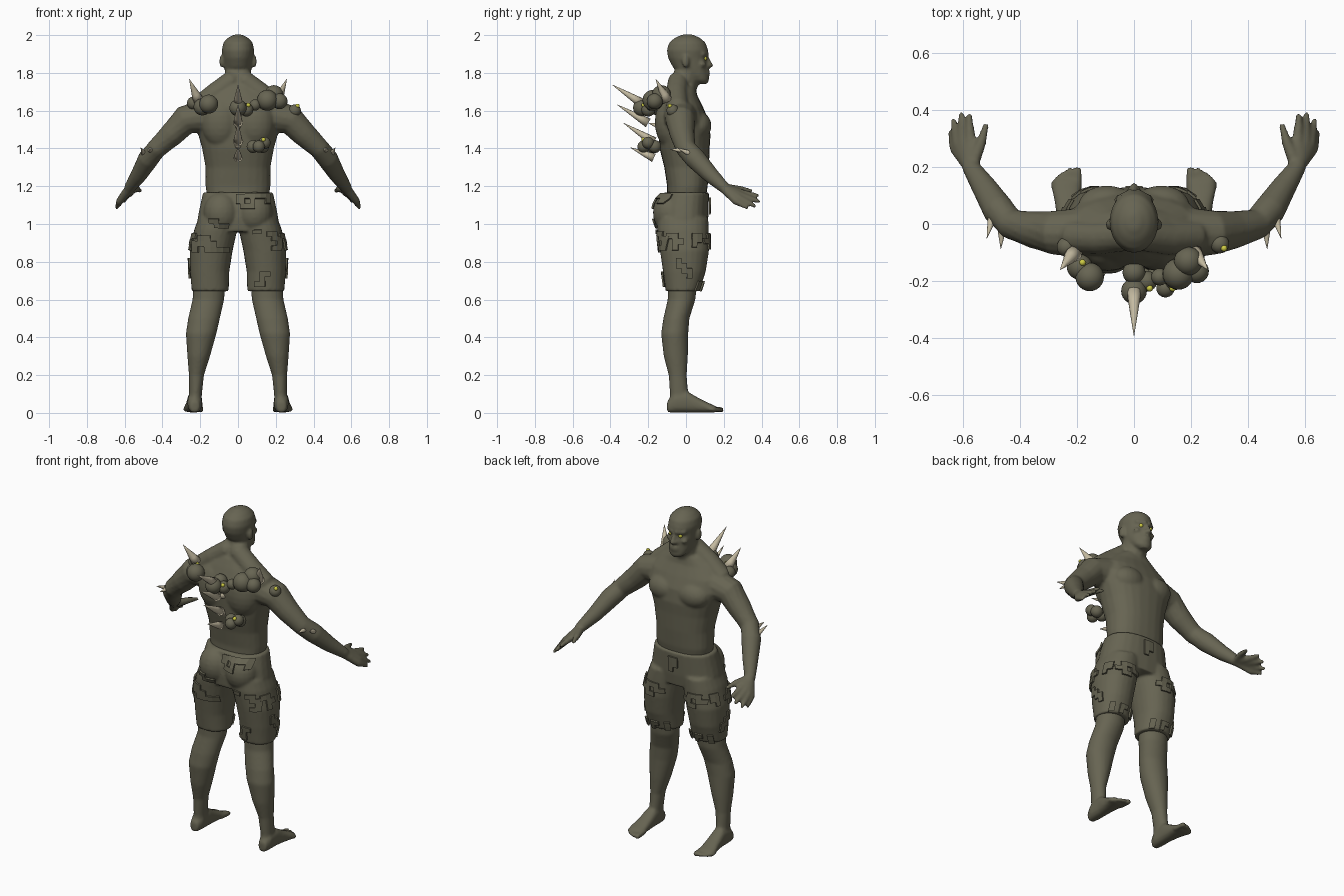
import bpy, bmesh, math
from mathutils import Vector as V
from mathutils.bvhtree import BVHTree

if "Cube" in bpy.data.objects:
    bpy.data.objects.remove(bpy.data.objects["Cube"])


def material(name, rgb):
    m = bpy.data.materials.new(name)
    m.diffuse_color = (*rgb, 1)
    m.use_nodes = True
    m.node_tree.nodes["Principled BSDF"].inputs["Base Color"].default_value = m.diffuse_color
    return m


OLIVE = material("olive skin", (0.135, 0.128, 0.085))
BONE = material("bone", (0.56, 0.50, 0.36))
YELLOW = material("yellow eye", (0.62, 0.60, 0.06))


def finish(name, bm, mat):
    bmesh.ops.recalc_face_normals(bm, faces=bm.faces)
    me = bpy.data.meshes.new(name)
    bm.to_mesh(me)
    bm.free()
    me.materials.append(mat)
    for p in me.polygons:
        p.use_smooth = True
    ob = bpy.data.objects.new(name, me)
    bpy.context.collection.objects.link(ob)
    return ob


def loft(bm, rings, n=24):
    """Skin closed rings given as (centre, axis u, axis v, roundness)."""
    prev = first = None
    for c, u, v, e in rings:
        ring = []
        for i in range(n):
            a = 2 * math.pi * i / n
            ca, sa = math.cos(a), math.sin(a)
            p = c + u * math.copysign(abs(ca) ** e, ca) + v * math.copysign(abs(sa) ** e, sa)
            ring.append(bm.verts.new(p))
        if prev:
            for i in range(n):
                bm.faces.new((prev[i - 1], prev[i], ring[i], ring[i - 1]))
        else:
            first = ring
        prev = ring
    bm.faces.new(first[::-1])
    bm.faces.new(prev)


def stack(bm, rows, e=1.0):
    """Loft upward from rows of (z, centre x, half width, back y, front y)."""
    loft(bm, [(V((x, (a + b) / 2, z)), V((w, 0, 0)), V((0, (b - a) / 2, 0)), e)
              for z, x, w, a, b in rows])


def tube(bm, pts, n=14):
    """Round-ended limb through (x, y, z, radius) points."""
    c = [V(p[:3]) for p in pts]
    r = [p[3] for p in pts]
    d0, d1 = (c[1] - c[0]).normalized(), (c[-1] - c[-2]).normalized()
    c = [c[0] - d0 * r[0] * .7] + c + [c[-1] + d1 * r[-1] * .7]
    r = [r[0] * .6] + r + [r[-1] * .6]
    rings = []
    for i, p in enumerate(c):
        t = (c[min(i + 1, len(c) - 1)] - c[max(i - 1, 0)]).normalized()
        u = t.cross(V((.3, .1, 1)) if abs(t.z) < .9 else V((1, 0, 0))).normalized()
        rings.append((p, u * r[i], t.cross(u) * r[i], 1))
    loft(bm, rings, n)


def ball(bm, c, r, seg=20):
    r = V(r) if isinstance(r, tuple) else V((r, r, r))
    new = bmesh.ops.create_uvsphere(bm, u_segments=seg, v_segments=seg // 2 + 2, radius=1)["verts"]
    for v in new:
        v.co = V(c) + v.co * r


def mx(s, *pts):
    return [(s * p[0], *p[1:]) for p in pts]


def fuse(ob, voxel, rounds):
    """Merge overlapping volumes into one smooth skin."""
    m = ob.modifiers.new("fuse", 'REMESH')
    m.mode, m.voxel_size, m.use_smooth_shade = 'VOXEL', voxel, True
    m = ob.modifiers.new("soften", 'SMOOTH')
    m.factor, m.iterations = .5, rounds
    dg = bpy.context.evaluated_depsgraph_get()
    me = bpy.data.meshes.new_from_object(ob.evaluated_get(dg))
    ob.modifiers.clear()
    ob.data = me
    return ob


# ---- body ----
bm = bmesh.new()
stack(bm, [(1.05, 0, .15, -.10, .09), (1.2, 0, .172, -.10, .115), (1.3, 0, .172, -.115, .122),
           (1.4, 0, .19, -.14, .125), (1.47, 0, .21, -.145, .13), (1.55, 0, .235, -.15, .12),
           (1.62, 0, .23, -.15, .09), (1.68, 0, .17, -.125, .06), (1.73, 0, .10, -.10, .05)], .85)
tube(bm, [(0, -.045, 1.66, .075), (0, -.005, 1.75, .072), (0, .015, 1.83, .07)])
for s in (-1, 1):
    # chest, back and shoulder muscles
    ball(bm, (s * .095, .065, 1.52), (.10, .07, .075))
    ball(bm, (s * .09, -.085, 1.54), (.105, .08, .14))
    tube(bm, mx(s, (.03, -.04, 1.76, .055), (.12, -.05, 1.69, .058), (.21, -.045, 1.615, .06)))
    # arm
    tube(bm, mx(s, (.18, -.03, 1.57, .09), (.28, -.03, 1.55, .078), (.35, -.02, 1.475, .066),
                (.43, .0, 1.4, .054), (.475, .05, 1.345, .056), (.525, .13, 1.26, .044),
                (.575, .205, 1.19, .03)))
    # palm and fingers
    for k, t, r in (((.572, .29, 1.165), (.577, .38, 1.15), .014),
                    ((.597, .292, 1.15), (.604, .385, 1.12), .014),
                    ((.617, .283, 1.135), (.632, .365, 1.095), .013),
                    ((.627, .265, 1.12), (.643, .325, 1.085), .012)):
        tube(bm, mx(s, (.572, .2, 1.19, .026), (*k, .02), (*t, r * .8)))
    tube(bm, mx(s, (.565, .21, 1.19, .024), (.535, .285, 1.185, .018), (.518, .345, 1.175, .011)))
    # leg
    stack(bm, [(.025, s * .228, .035, -.09, .02), (.1, s * .225, .034, -.085, .012),
               (.2, s * .22, .04, -.092, .004), (.3, s * .208, .06, -.118, .01),
               (.42, s * .195, .081, -.132, .012), (.5, s * .18, .084, -.12, .018),
               (.6, s * .157, .084, -.097, .05), (.7, s * .15, .084, -.095, .06),
               (.9, s * .13, .085, -.11, .08), (1.08, s * .09, .08, -.11, .08)])
    # foot and toes
    loft(bm, [(V((s * x, y, h / 2 + .002)), V((w, 0, 0)), V((0, 0, h / 2)), .8) for y, x, w, h in
              ((-.1, .23, .024, .06), (-.06, .229, .038, .1), (.01, .229, .04, .11),
               (.07, .232, .044, .075), (.12, .236, .05, .05), (.155, .236, .047, .036))])
    for i, (x, y, r) in enumerate(((.198, .188, .016), (.223, .189, .012), (.244, .18, .011),
                                   (.262, .168, .011), (.279, .15, .011))):
        tube(bm, [(s * x, .12, .022, r), (s * x, y, .016, r)], 10)
# head
stack(bm, [(1.742, 0, .028, .06, .112), (1.76, 0, .05, .03, .122), (1.79, 0, .064, -.02, .12),
           (1.83, 0, .074, -.07, .116), (1.88, 0, .081, -.095, .112), (1.92, 0, .086, -.102, .118),
           (1.96, 0, .078, -.09, .104), (1.985, 0, .055, -.06, .075), (2.003, 0, .02, -.02, .035)])
tube(bm, [(0, .112, 1.885, .009), (0, .125, 1.85, .013), (0, .132, 1.838, .015)], 10)
for z in (1.792, 1.806):
    ball(bm, (0, .116, z), (.027, .012, .008))
for s in (-1, 1):
    tube(bm, [(s * .012, .113, 1.898, .012), (s * .055, .09, 1.9, .011)], 10)
    ball(bm, (s * .014, .12, 1.838), .011)
    ball(bm, (s * .05, .085, 1.845), (.02, .02, .016))
    ball(bm, (s * .086, -.002, 1.86), (.013, .02, .034))
body = fuse(finish("body", bm, OLIVE), .0085, 4)

# ---- shorts ----
bm = bmesh.new()
stack(bm, [(.96, 0, .205, -.14, .11), (1.03, 0, .214, -.145, .118), (1.09, 0, .202, -.14, .12),
           (1.168, 0, .185, -.118, .122)], .85)
for s in (-1, 1):
    ball(bm, (s * .088, -.085, 1.06), (.095, .09, .11))
    stack(bm, [(.645, s * .147, .098, -.108, .072), (.75, s * .15, .104, -.122, .105),
               (.86, s * .142, .114, -.138, .122), (.97, s * .118, .114, -.152, .12),
               (1.03, s * .105, .105, -.15, .118)], .92)
shorts = fuse(finish("shorts", bm, OLIVE), .009, 2)
tree = BVHTree.FromPolygons([v.co for v in shorts.data.vertices],
                            [p.vertices[:] for p in shorts.data.polygons])


def patch(name, rows, axis, side, u0, z0, s=.03):
    """Blocky cloth patch dropped on the shorts; rows of # cells from the top down."""
    bm = bmesh.new()
    cache = {}

    def corner(i, j):
        if (i, j) not in cache:
            o = V((0, 0, z0 - j * s))
            o[1 - axis] = u0 + i * s
            o[axis] = side * 2
            d = V((0, 0, 0))
            d[axis] = -side
            hit = tree.ray_cast(o, d)
            cache[i, j] = bm.verts.new(hit[0] + hit[1] * .008) if hit[0] else None
        return cache[i, j]

    for j, row in enumerate(rows):
        for i, ch in enumerate(row):
            if ch == "#":
                q = [corner(i, j), corner(i + 1, j), corner(i + 1, j + 1), corner(i, j + 1)]
                if all(q):
                    bm.faces.new(q)
    ob = finish(name, bm, OLIVE)
    for p in ob.data.polygons:
        p.use_smooth = False
    m = ob.modifiers.new("cloth", 'SOLIDIFY')
    m.thickness, m.offset = .009, 0


# patches on the seat side, the face side and both flanks
patch("seat_patch", ["##..", ".###"], 1, -1, -.15, 1.03, .025)
patch("left_rear_patch", [".##...", "####..", "#.####"], 1, -1, -.235, .94)
patch("right_rear_patch", ["##.", ".##", "..#", ".##"], 1, -1, .15, .96, .025)
patch("small_rear_patch", ["##"], 1, -1, .08, .97, .022)
patch("rear_hem_patch", [".##", ".#.", "##.", "#.."], 1, -1, .09, .75, .027)
patch("waist_patch", ["#######", "##.#..#", ".###..."], 1, -1, -.01, 1.155, .025)
patch("fly_patch", ["##", "##", ".#"], 1, 1, -.03, 1.14)
for s, n in ((-1, "left"), (1, "right")):
    patch(n + "_thigh_patch", [".###.", "##.##", "..##."], 1, 1, s * .14 - .07, .95, .028)
    patch(n + "_flank_patch", ["##.", ".##", ".#."], 0, s, -.10, .95)
    patch(n + "_low_flank_patch", ["#..", "##.", ".##", "..#"], 0, s, -.05, .82, .027)
    patch(n + "_front_flank_patch", ["##", "##", "#."], 0, s, .03, .95, .025)
    patch(n + "_hem", ["#.##.#", "#..#.#"], 1, 1, s * .147 - .075, .70, .025)

# ---- growths on the back ----
growths = [((-.155, -.185, 1.635), .05), ((-.19, -.15, 1.62), .045), ((-.235, -.08, 1.64), .035),
           ((0, -.235, 1.615), .045), ((.045, -.2, 1.605), .036), ((0, -.17, 1.62), .04),
           ((.155, -.175, 1.655), .055), ((.22, -.165, 1.65), .042), ((.19, -.13, 1.685), .05),
           ((.09, -.185, 1.63), .03), ((.3, -.07, 1.6), .033), ((.11, -.225, 1.41), .032),
           ((.14, -.2, 1.43), .032), ((.08, -.18, 1.41), .034), ((.13, -.165, 1.41), .034)]
bm = bmesh.new()
for c, r in growths:
    ball(bm, c, r, 24)
finish("back_growths", bm, OLIVE)

# ---- yellow eyes on the face and growths ----
bm = bmesh.new()
for c in ((-.033, .1, 1.877), (.033, .1, 1.877), (-.18, -.135, 1.66), (.055, -.225, 1.63),
          (.135, -.225, 1.447), (.315, -.085, 1.625)):
    ball(bm, c, .0115, 12)
finish("yellow_eyes", bm, YELLOW)


# ---- bone horns ----
def horn(bm, base, tip, r, n=12):
    b, t = V(base), V(tip)
    d = (t - b).normalized()
    u = d.cross(V((1, .2, 0))).normalized()
    w = d.cross(u)
    loft(bm, [(b.lerp(t, f), u * r * g, w * r * g, 1)
              for f, g in ((0, 1), (.3, .72), (.7, .33), (1, .03))], n)


bm = bmesh.new()
for base, tip, r in (((0, -.235, 1.64), (0, -.39, 1.737), .026), ((0, -.2, 1.535), (0, -.365, 1.632), .026),
                     ((0, -.17, 1.435), (0, -.332, 1.535), .026), ((0, -.17, 1.35), (0, -.295, 1.405), .024)):
    horn(bm, base, tip, r)
    if r > .024:
        horn(bm, (0, -.13, base[2] - .02), base, .02)
for s in (-1, 1):
    horn(bm, (s * .21, -.1, 1.655), (s * .258, -.16, 1.767), .03)
    horn(bm, (s * .495, .025, 1.37), (s * .515, -.05, 1.405), .017)
    horn(bm, (s * .462, -.012, 1.39), (s * .466, -.087, 1.395), .017)
finish("bone_horns", bm, BONE)
bpy.context.view_layer.update()
